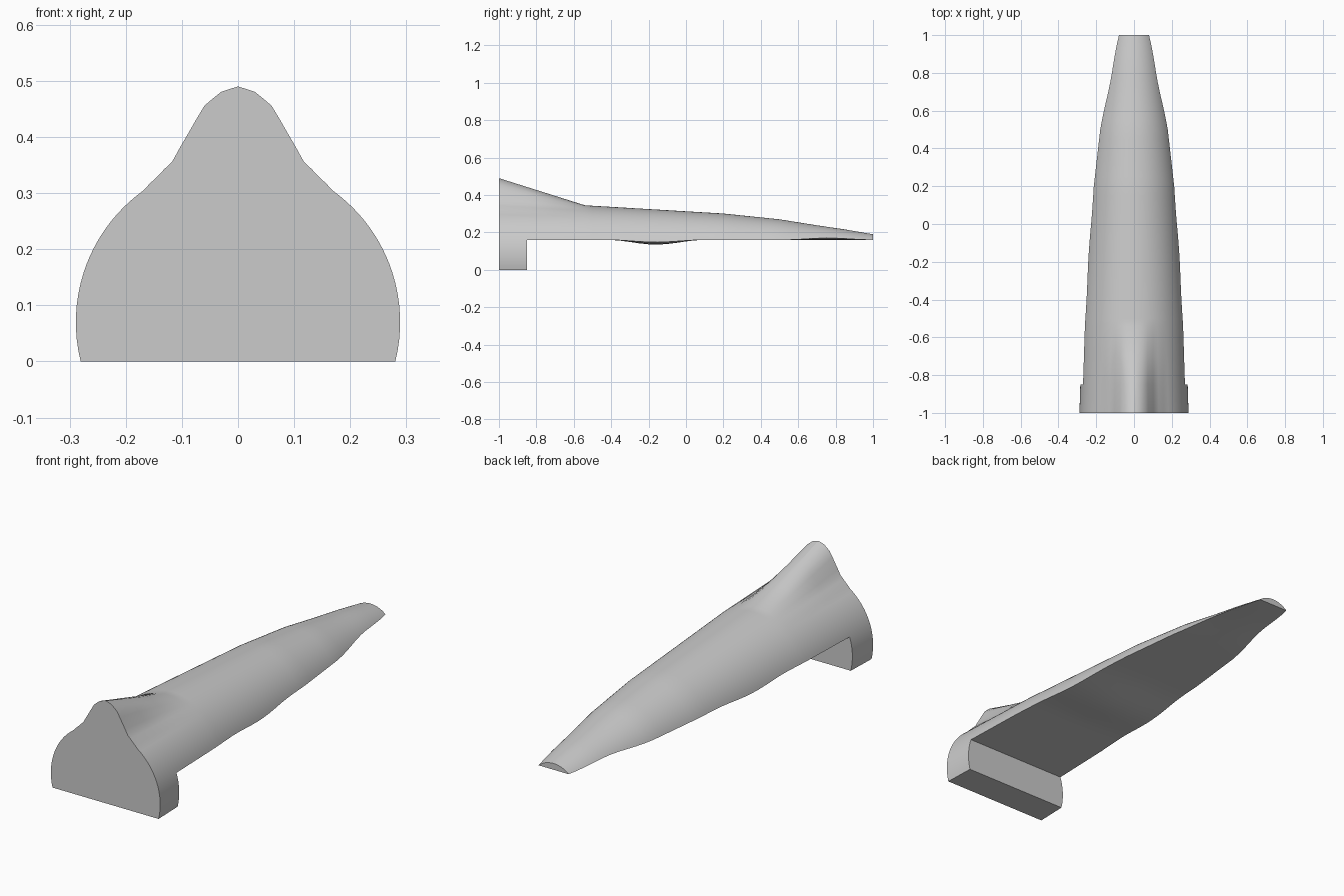
import bpy, bmesh, math

if "Cube" in bpy.data.objects:
    bpy.data.objects.remove(bpy.data.objects["Cube"])

N = 24                      # arc segments per side
AXIS = 0.07                 # height of the arc centre
RADII = [(-1, .289), (-.54, .275), (.2, .231), (.5, .2), (.7, .168), (.85, .146), (1, .12)]
RIDGE = [(0, .131), (2, .123), (4, .103), (6, .061), (8, .022), (10, .009), (12, 0), (N, 0)]
RIDGE_END, FOOT_END = -.54, -.85


def lerp(table, v):
    for (a, p), (b, q) in zip(table, table[1:]):
        if v <= b:
            return p + (q - p) * (v - a) / (b - a)
    return table[-1][1]


def swell(y, a, b):
    return math.sin(math.pi * (y - a) / (b - a)) ** 2 if a < y < b else 0


bm = bmesh.new()


# Upper arc with the raised ridge near the front
def arc(y):
    r = lerp(RADII, y)
    edge = .16 - .012 * swell(y, -.42, .1) + .01 * swell(y, .52, 1)
    limit = math.acos((edge - AXIS) / r)
    rise = max(0, (RIDGE_END - y) / (1 + RIDGE_END))
    row = []
    for k in range(-N, N + 1):
        t = limit * k / N
        z = AXIS + r * math.cos(t) + rise * lerp(RIDGE, abs(k))
        row.append(bm.verts.new((r * math.sin(t), y, z)))
    return row


# Underside row, gently crowned in the middle
def under(y, row):
    a, b = row[0].co, row[-1].co
    mid = .16 - .025 * swell(y, -.42, .1)
    inner = []
    for u in (.5, 0, -.5):
        z = mid + (a.z - mid) * u * u
        inner.append(bm.verts.new((b.x * u, y, z)))
    return [row[-1]] + inner + [row[0]]


def bridge(p, q):
    for i in range(len(p) - 1):
        bm.faces.new((p[i], p[i + 1], q[i + 1], q[i]))


# Side of the foot, continuing the arc down to the ground
def foot_side(y, top, s):
    r = lerp(RADII, y)
    pts = [top]
    for i in range(1, 9):
        z = .16 * (1 - i / 8)
        pts.append(bm.verts.new((s * math.sqrt(r * r - (z - AXIS) ** 2), y, z)))
    return pts


ys = [-1, FOOT_END, -.7, RIDGE_END] + [-.5 + .05 * i for i in range(31)]
rows = [arc(y) for y in ys]
unders = [under(y, r) for y, r in zip(ys[1:], rows[1:])]
for p, q in zip(rows, rows[1:]):
    bridge(p, q)
for p, q in zip(unders, unders[1:]):
    bridge(p, q)
bm.faces.new(rows[-1] + unders[-1][1:-1])

# Foot
r0, l0 = foot_side(-1, rows[0][-1], 1), foot_side(-1, rows[0][0], -1)
r1, l1 = foot_side(FOOT_END, rows[1][-1], 1), foot_side(FOOT_END, rows[1][0], -1)
bridge(r0, r1)
bridge(l1, l0)
bm.faces.new((r0[-1], r1[-1], l1[-1], l0[-1]))
bm.faces.new(rows[0] + r0[1:] + l0[:0:-1])
bm.faces.new(r1[1:] + l1[:0:-1] + unders[0][::-1])
bmesh.ops.recalc_face_normals(bm, faces=bm.faces)

mesh = bpy.data.meshes.new("tapered_handle")
bm.to_mesh(mesh)
bm.free()
obj = bpy.data.objects.new("tapered_handle", mesh)
bpy.context.collection.objects.link(obj)
bpy.context.view_layer.objects.active = obj
obj.select_set(True)
bpy.ops.object.shade_smooth_by_angle(angle=math.radians(25))
